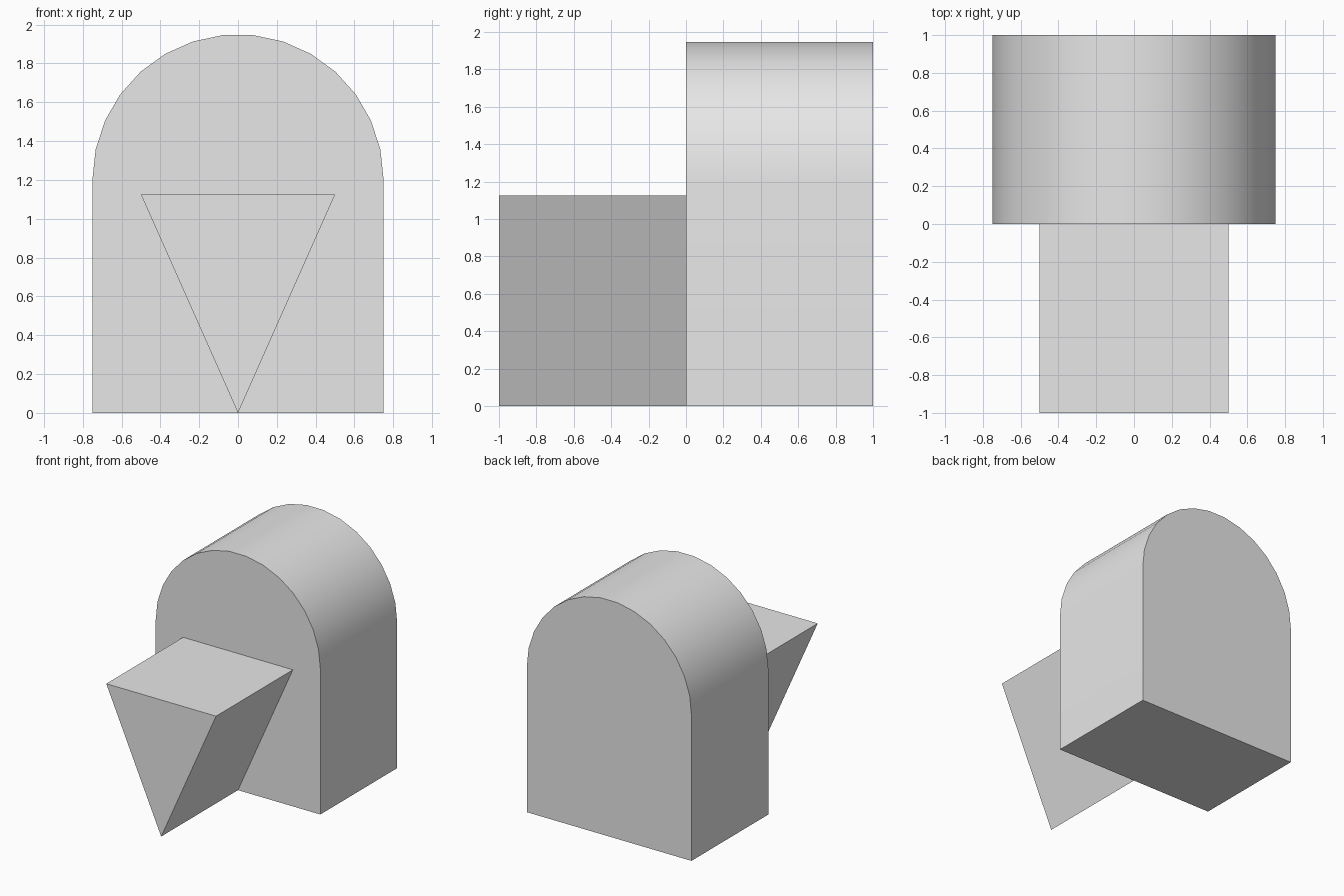
import bpy, bmesh
from math import cos, sin, pi, radians

cube = bpy.data.objects.get("Cube")
if cube:
    bpy.data.objects.remove(cube, do_unlink=True)

# One plain grey for everything
grey = bpy.data.materials.new("plain_grey")
grey.use_nodes = True
colour = (0.8, 0.8, 0.8, 1)
grey.diffuse_color = colour
grey.node_tree.nodes["Principled BSDF"].inputs["Base Color"].default_value = colour


def extrude_profile(name, profile, y_front, y_back):
    """Make a closed solid from an (x, z) outline drawn out along y."""
    bm = bmesh.new()
    face = bm.faces.new([bm.verts.new((x, y_front, z)) for x, z in profile])
    drawn = bmesh.ops.extrude_face_region(bm, geom=[face], use_keep_orig=True)
    moved = [v for v in drawn["geom"] if isinstance(v, bmesh.types.BMVert)]
    bmesh.ops.translate(bm, verts=moved, vec=(0, y_back - y_front, 0))
    bmesh.ops.recalc_face_normals(bm, faces=bm.faces)
    mesh = bpy.data.meshes.new(name)
    bm.to_mesh(mesh)
    bm.free()
    mesh.materials.append(grey)
    obj = bpy.data.objects.new(name, mesh)
    bpy.context.collection.objects.link(obj)
    return obj


# Round-topped block at the back
radius, spring, segments = 0.75, 1.2, 15
arc = [(radius * cos(pi * i / segments), spring + radius * sin(pi * i / segments))
       for i in range(segments + 1)]
block = extrude_profile("arched_block", [(-radius, 0), (radius, 0)] + arc, 0, 1)

# Upside-down triangular prism at the front
extrude_profile("wedge", [(0, 0), (0.5, 1.125), (-0.5, 1.125)], -1, 0)

# Smooth the curved top, keep the rims sharp
bpy.ops.object.select_all(action="DESELECT")
block.select_set(True)
bpy.context.view_layer.objects.active = block
bpy.ops.object.shade_smooth_by_angle(angle=radians(30))
